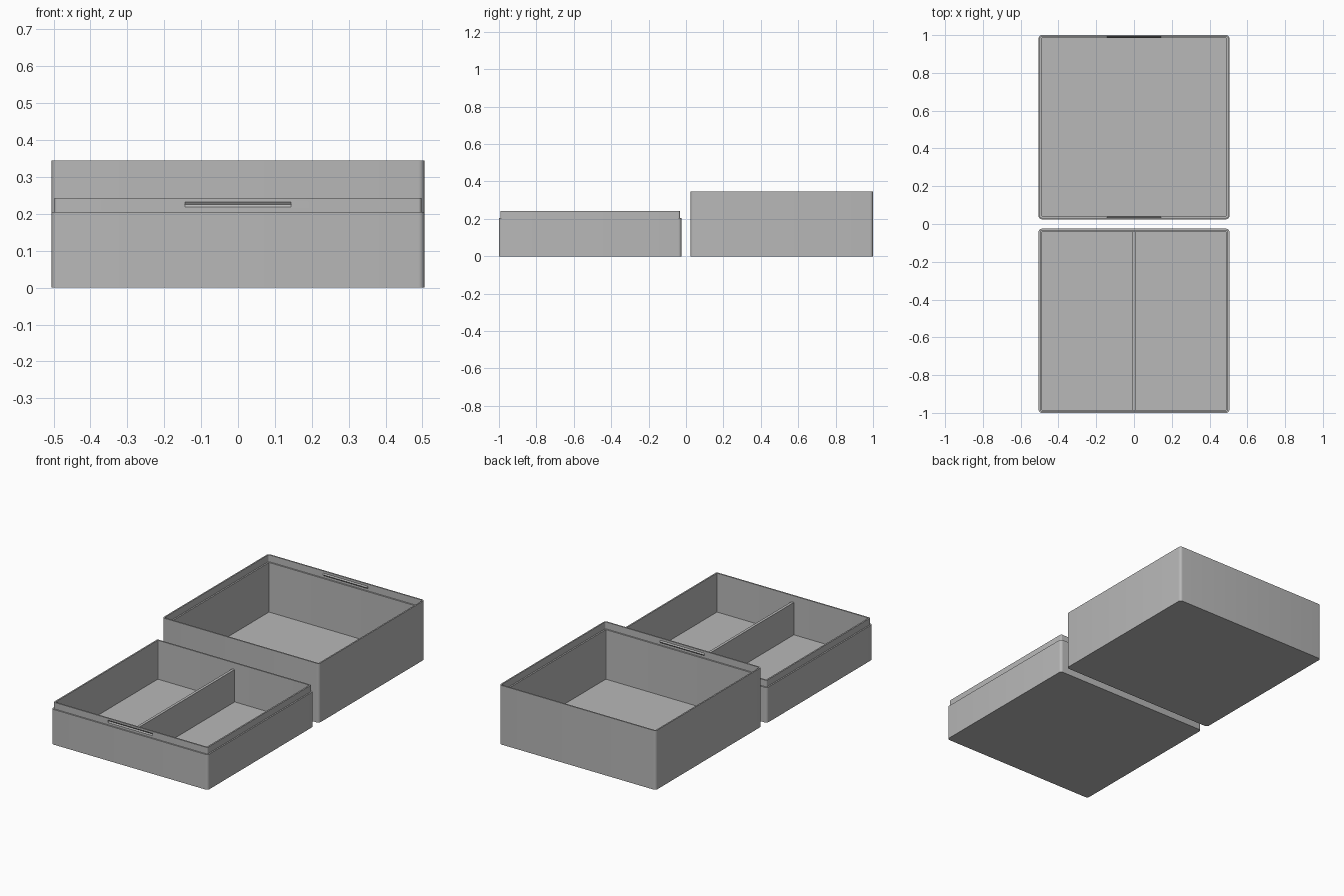
import bpy, bmesh, math

if "Cube" in bpy.data.objects:
    bpy.data.objects.remove(bpy.data.objects["Cube"])

HALF_X, HALF_Y, MID_Y = 0.505, 0.4875, 0.5125
WALL, RIM, FLOOR = 0.0165, 0.008, 0.016

grey = bpy.data.materials.new("plain grey")
grey.diffuse_color = (0.48, 0.48, 0.48, 1)
grey.use_nodes = True
grey.node_tree.nodes["Principled BSDF"].inputs["Base Color"].default_value = grey.diffuse_color


def finish(bm, name, material=True):
    bmesh.ops.recalc_face_normals(bm, faces=bm.faces)
    mesh = bpy.data.meshes.new(name)
    bm.to_mesh(mesh)
    bm.free()
    obj = bpy.data.objects.new(name, mesh)
    bpy.context.collection.objects.link(obj)
    if material:
        mesh.materials.append(grey)
    return obj


def rounded_ring(bm, inset, z, cy, steps=6):
    """Rounded rectangle of vertices, inset from the outer wall."""
    r = max(0.016 - inset, 0.003)
    verts = []
    for q, (sx, sy) in enumerate([(1, 1), (-1, 1), (-1, -1), (1, -1)]):
        for i in range(steps + 1):
            a = math.pi / 2 * (q + i / steps)
            verts.append(bm.verts.new((sx * (HALF_X - inset - r) + r * math.cos(a),
                                       cy + sy * (HALF_Y - inset - r) + r * math.sin(a), z)))
    return verts


def shell(name, profile, cy):
    """Open box lofted along a wall profile of (inset, z) from outer base to inner floor."""
    bm = bmesh.new()
    rings = [rounded_ring(bm, inset, z, cy) for inset, z in profile]
    for a, b in zip(rings, rings[1:]):
        for i in range(len(a)):
            j = (i + 1) % len(a)
            bm.faces.new((a[i], a[j], b[j], b[i]))
    bm.faces.new(rings[0])
    bm.faces.new(rings[-1])
    return finish(bm, name)


def snap_bar(name, y, z, depth, half_height, material=True):
    """Long bar with a diamond cross-section, centred on a wall face."""
    bm = bmesh.new()
    section = [(depth, 0), (0, half_height), (-depth, 0), (0, -half_height)]
    ends = [[bm.verts.new((x, y + dy, z + dz)) for dy, dz in section] for x in (-0.143, 0.143)]
    for i in range(4):
        j = (i + 1) % 4
        bm.faces.new((ends[0][i], ends[0][j], ends[1][j], ends[1][i]))
    for end in ends:
        bm.faces.new(end)
    return finish(bm, name, material)


def smooth(obj):
    bpy.ops.object.select_all(action='DESELECT')
    obj.select_set(True)
    bpy.context.view_layer.objects.active = obj
    bpy.ops.object.shade_smooth_by_angle(angle=math.radians(30))


# Tray with a stepped-in lip
tray = shell("tray", [(0, 0), (0, 0.205), (RIM, 0.205), (RIM, 0.243),
                      (WALL, 0.243), (WALL, FLOOR)], -MID_Y)
smooth(tray)

# Lid with a recessed rim that fits over the tray lip
lid = shell("lid", [(0, 0), (0, 0.345), (RIM, 0.345), (RIM, 0.305),
                    (WALL, 0.305), (WALL, FLOOR)], MID_Y)
smooth(lid)

# Snap grooves in the tray lip and matching ridges inside the lid rim
for side, label in ((-1, "front"), (1, "back")):
    offset = side * (HALF_Y - RIM)
    cutter = snap_bar(label + "_groove_cutter", -MID_Y + offset, 0.225, 0.005, 0.007, False)
    cutter.hide_render = True
    cutter.hide_set(True)
    cut = tray.modifiers.new(label + " groove", 'BOOLEAN')
    cut.operation = 'DIFFERENCE'
    cut.solver = 'EXACT'
    cut.object = cutter
    snap_bar(label + "_snap_ridge", MID_Y + offset, 0.325, 0.005, 0.007)

# Divider between the two tray compartments
bm = bmesh.new()
bmesh.ops.create_cube(bm, size=1)
height = 0.205 - FLOOR / 2
bmesh.ops.scale(bm, vec=(0.016, 2 * (HALF_Y - WALL) + 0.008, height), verts=bm.verts)
bmesh.ops.translate(bm, vec=(0, -MID_Y, FLOOR / 2 + height / 2), verts=bm.verts)
finish(bm, "divider")
